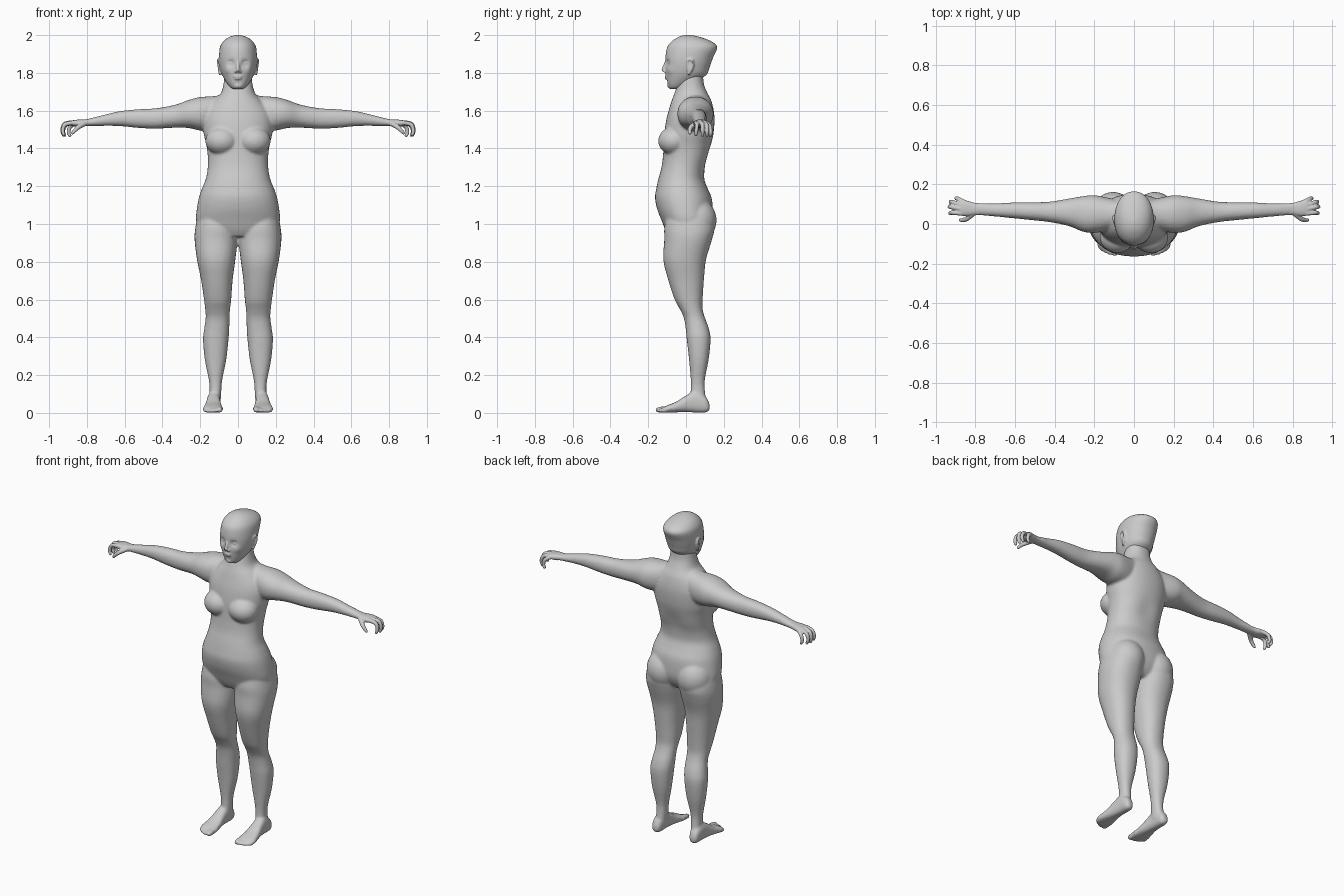
import bpy, bmesh, math
from mathutils import Vector, Quaternion


def catmull(a, b, c, d, t):
    return [0.5 * (2*q + (r-p)*t + (2*p - 5*q + 4*r - s)*t*t + (3*q - p - 3*r + s)*t**3)
            for p, q, r, s in zip(a, b, c, d)]


def resample(rows, steps):
    dense, last = [], len(rows) - 1
    for i in range(last):
        pts = [rows[max(0, min(last, i + k))] for k in (-1, 0, 1, 2)]
        dense += [catmull(*pts, s / steps) for s in range(steps)]
    return dense + [rows[-1]]


def skin(bm, loops):
    """Bridge rings of points into a closed tube."""
    rings = [[bm.verts.new(co) for co in loop] for loop in loops]
    n = len(rings[0])
    for a, b in zip(rings, rings[1:]):
        for k in range(n):
            bm.faces.new((a[k], a[(k+1) % n], b[(k+1) % n], b[k]))
    bm.faces.new(rings[0])
    bm.faces.new(rings[-1])
    return [v for r in rings for v in r]


def loft(bm, rows, axis, power=2.2, n=32, steps=4):
    """Rows are (position, u0, u1, v0, v1): extents of rounded sections along an axis."""
    loops = []
    for p, u0, u1, v0, v1 in resample(rows, steps):
        loop = []
        for k in range(n):
            a = 2 * math.pi * k / n
            c, s = math.cos(a), math.sin(a)
            co = [(u0+u1)/2 + (u1-u0)/2 * math.copysign(abs(c)**(2/power), c),
                  (v0+v1)/2 + (v1-v0)/2 * math.copysign(abs(s)**(2/power), s)]
            co.insert(axis, p)
            loop.append(co)
        loops.append(loop)
    return skin(bm, loops)


def ball(bm, loc, radii, n=14):
    x, y, z = loc
    loops = []
    for i in range(n // 2 + 1):
        t = math.pi * (0.02 + 0.96 * i / (n // 2))
        r, h = math.sin(t), math.cos(t)
        loops.append([(x + radii[0]*r*math.cos(2*math.pi*k/n), y + radii[1]*r*math.sin(2*math.pi*k/n),
                       z + radii[2]*h) for k in range(n)])
    skin(bm, loops)


def tube(bm, pts, r0, r1, n=10):
    """Round-ended tapered tube along a smooth path."""
    pts = [Vector(p) for p in resample(pts, 4)]
    q, prev, loops = Quaternion(), Vector((0, 0, 1)), []
    for i, p in enumerate(pts):
        tan = (pts[min(i+1, len(pts)-1)] - pts[max(i-1, 0)]).normalized()
        q = prev.rotation_difference(tan) @ q
        prev = tan
        r = r0 + (r1 - r0) * i / (len(pts) - 1)
        loops.append([p + q @ Vector((r*math.cos(2*math.pi*k/n), r*math.sin(2*math.pi*k/n), 0))
                      for k in range(n)])
    skin(bm, loops)
    ball(bm, pts[0], (r0, r0, r0), 10)
    ball(bm, pts[-1], (r1, r1, r1), 10)


def bump(verts, centre, radius, offset):
    for v in verts:
        d = (v.co - Vector(centre)).length / radius
        v.co += Vector(offset) * math.exp(-d * d * 2)


def mirror(bm):
    new = bmesh.ops.duplicate(bm, geom=bm.verts[:] + bm.edges[:] + bm.faces[:])['geom']
    for v in new:
        if isinstance(v, bmesh.types.BMVert):
            v.co.x *= -1


def finish(bm, name, voxel, smooth):
    bmesh.ops.recalc_face_normals(bm, faces=bm.faces)
    me = bpy.data.meshes.new(name)
    bm.to_mesh(me)
    bm.free()
    ob = bpy.data.objects.new(name, me)
    bpy.context.collection.objects.link(ob)
    m = ob.modifiers.new('fuse', 'REMESH')
    m.mode, m.voxel_size, m.use_smooth_shade = 'VOXEL', voxel, True
    s = ob.modifiers.new('soften', 'SMOOTH')
    s.factor, s.iterations = 0.5, smooth


# ---- body: limbs on one side, mirrored, then the trunk
bm = bmesh.new()
# leg
loft(bm, [(1.06, .02, .21, -.10, .13), (.98, .004, .226, -.115, .15),
          (.918, .002, .23, -.115, .138), (.81, .014, .217, -.12, .106),
          (.706, .028, .196, -.095, .095), (.60, .036, .18, -.06, .088),
          (.55, .042, .174, -.033, .088), (.505, .045, .171, -.012, .10),
          (.45, .046, .178, -.002, .12), (.39, .05, .185, .004, .13),
          (.283, .062, .176, .016, .12), (.177, .083, .155, .025, .10),
          (.12, .088, .15, .025, .10), (.05, .092, .153, .02, .108)], 2)
# foot
loft(bm, [(.125, .115, .145, .015, .045), (.105, .10, .158, .002, .085),
          (.05, .096, .162, .002, .115), (.0, .092, .168, .004, .092),
          (-.05, .085, .178, .003, .06), (-.10, .08, .187, .001, .04),
          (-.125, .083, .175, .002, .028)], 1, 2.5)
# toes
for x, y, r in ((.096, -.148, .016), (.122, -.148, .011), (.142, -.14, .0105),
                (.16, -.13, .010), (.175, -.117, .0095)):
    tube(bm, [(x, -.09, .022), (x, y, r)], r * 1.1, r)
# arm
loft(bm, [(.04, 0, .11, 1.55, 1.695), (.12, -.03, .13, 1.50, 1.678),
          (.20, -.045, .145, 1.495, 1.672), (.26, -.038, .14, 1.508, 1.657),
          (.33, -.01, .128, 1.51, 1.632), (.43, .01, .112, 1.505, 1.613),
          (.52, .02, .11, 1.508, 1.608), (.62, .03, .108, 1.518, 1.598),
          (.70, .038, .104, 1.52, 1.58), (.80, .046, .106, 1.518, 1.555),
          (.82, .048, .106, 1.518, 1.553)], 0)
# breast and buttock
ball(bm, (.085, -.065, 1.44), (.088, .082, .075), 28)
ball(bm, (.105, .058, 1.02), (.105, .104, .115), 28)
mirror(bm)
# trunk and neck
trunk = [(.935, .10, -.09, .09), (.97, .20, -.11, .12), (1.02, .222, -.13, .14),
         (1.08, .218, -.153, .142), (1.14, .207, -.164, .135), (1.19, .19, -.157, .114),
         (1.24, .17, -.146, .097), (1.30, .16, -.13, .103), (1.36, .16, -.122, .122),
         (1.42, .168, -.118, .135), (1.48, .182, -.115, .146), (1.55, .185, -.105, .151),
         (1.60, .17, -.092, .147), (1.65, .13, -.077, .135), (1.69, .092, -.062, .115),
         (1.74, .077, -.045, .095), (1.80, .07, -.03, .09)]
v = loft(bm, [(z, -w, w, a, b) for z, w, a, b in trunk], 2, n=48)
bump(v, (0, .15, 1.35), .09, (0, -.012, 0))
finish(bm, 'body', .008, 4)

# ---- head
bm = bmesh.new()
skull = [(1.715, .025, -.085, -.03), (1.725, .042, -.094, .0), (1.75, .062, -.102, .05),
         (1.79, .084, -.107, .108), (1.83, .095, -.109, .125), (1.88, .10, -.109, .143),
         (1.935, .096, -.10, .165), (1.965, .08, -.078, .138), (1.985, .056, -.05, .09),
         (1.996, .03, -.025, .05), (2.001, .008, 0, .02)]
v = loft(bm, [(z, -w, w, a, b) for z, w, a, b in skull], 2, 2.1, n=64, steps=5)
bump(v, (0, -.11, 1.752), .03, (0, .006, 0))
for s in (-1, 1):
    bump(v, (s*.036, -.10, 1.852), .026, (0, .014, 0))        # eye sockets
    bump(v, (s*.055, -.085, 1.815), .03, (s*.003, -.004, 0))  # cheeks
    ball(bm, (s*.036, -.083, 1.851), (.015, .013, .009))      # eyes
    tube(bm, [(s*.018, -.098, 1.868), (s*.04, -.093, 1.876), (s*.06, -.08, 1.868)], .006, .005)
    ball(bm, (s*.011, -.11, 1.808), (.009, .011, .008))       # nostrils
    # ears
    tube(bm, [(s*.094, .006, 1.83), (s*.1, .008, 1.865), (s*.104, .03, 1.87),
              (s*.103, .036, 1.84), (s*.096, .015, 1.795)], .006, .007)
    ball(bm, (s*.095, .02, 1.835), (.007, .02, .035))
tube(bm, [(0, -.1, 1.868), (0, -.12, 1.817)], .008, .011)     # nose
ball(bm, (0, -.104, 1.781), (.024, .009, .006))               # lips
ball(bm, (0, -.103, 1.770), (.02, .009, .006))
ball(bm, (0, -.086, 1.732), (.022, .014, .014))               # chin
finish(bm, 'head', .005, 2)

# ---- hands
fingers = [[(.86, .112, 1.533), (.888, .127, 1.515), (.897, .13, 1.485), (.89, .13, 1.468)],
           [(.87, .095, 1.536), (.912, .109, 1.525), (.925, .112, 1.492), (.917, .112, 1.470)],
           [(.87, .075, 1.538), (.918, .085, 1.53), (.931, .087, 1.495), (.924, .087, 1.470)],
           [(.87, .054, 1.536), (.915, .057, 1.527), (.928, .055, 1.495), (.922, .053, 1.473)]]
for side, s in (('left', 1), ('right', -1)):
    bm = bmesh.new()
    loft(bm, [(.78, .045, .105, 1.521, 1.558), (.81, .045, .108, 1.518, 1.554),
              (.84, .04, .117, 1.515, 1.553), (.87, .042, .12, 1.518, 1.55),
              (.885, .05, .112, 1.525, 1.545)], 0, 2.4)
    for path in fingers:
        tube(bm, path, .0125, .009)
    tube(bm, [(.81, .055, 1.533), (.842, .028, 1.515), (.862, .02, 1.497), (.876, .02, 1.482)],
         .015, .009)
    for vert in bm.verts:
        vert.co.x *= s
    finish(bm, 'hand_' + side, .004, 2)
